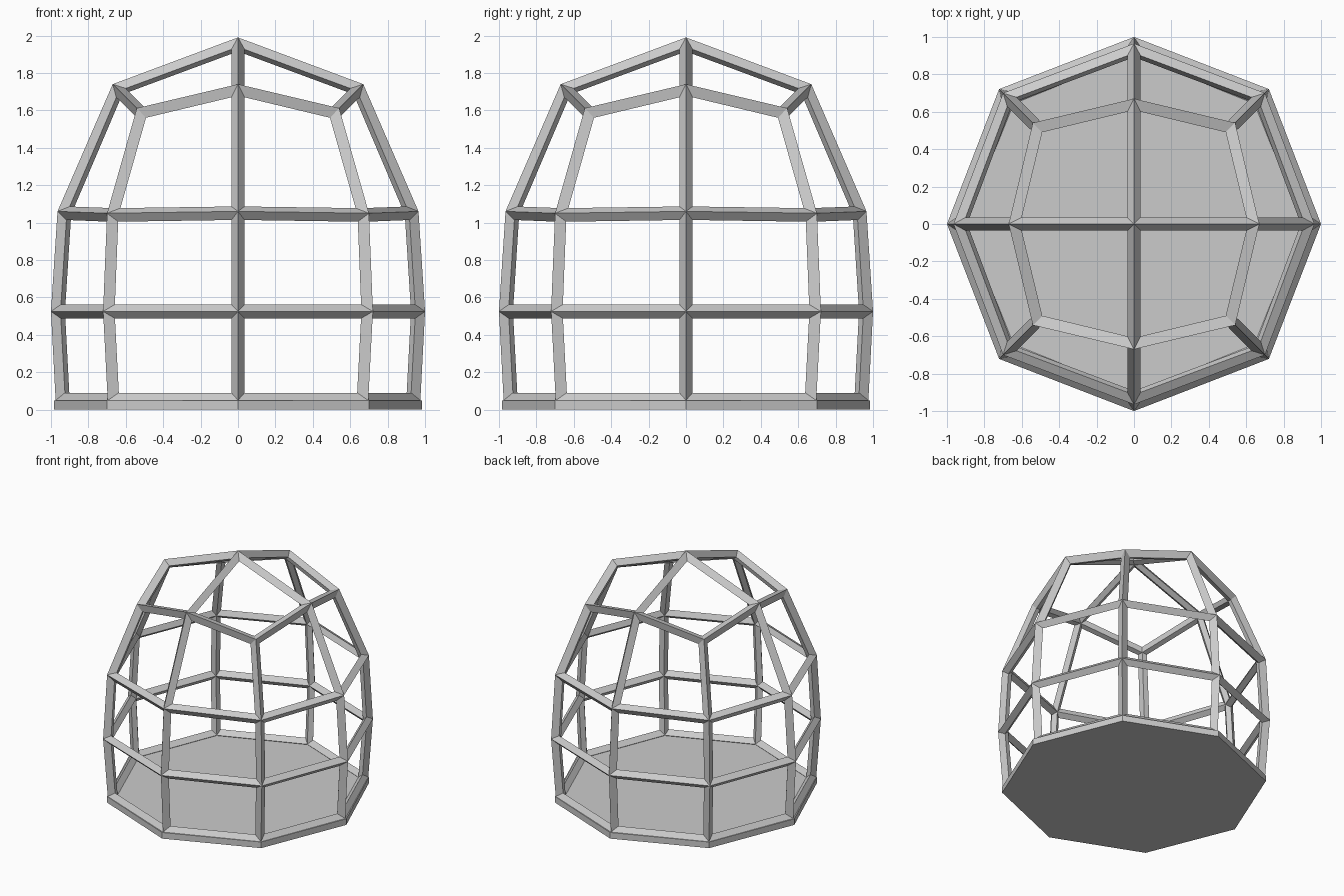
import bpy, bmesh
from math import cos, sin, pi

if "Cube" in bpy.data.objects:
    bpy.data.objects.remove(bpy.data.objects["Cube"])

def octagon(bm, axis_r, axis_z, diag_r, diag_z):
    """Ring of eight points, alternating axis and diagonal corners."""
    ring = []
    for i in range(8):
        r, z = (axis_r, axis_z) if i % 2 == 0 else (diag_r, diag_z)
        a = i * pi / 4
        ring.append(bm.verts.new((r * cos(a), r * sin(a), z)))
    return ring

def finish(bm, name):
    me = bpy.data.meshes.new(name)
    bm.to_mesh(me)
    bm.free()
    ob = bpy.data.objects.new(name, me)
    bpy.context.collection.objects.link(ob)
    return ob

def bridge(bm, a, b):
    for i in range(8):
        j = (i + 1) % 8
        bm.faces.new((a[i], a[j], b[j], b[i]))

# Dome cage: stacked octagon rings closed by four quads round the pole
bm = bmesh.new()
levels = [(0.975, 0.05, 0.985, 0.05), (1.0, 0.525, 1.02, 0.525),
          (0.965, 1.06, 0.99, 1.05), (0.67, 1.74, 0.765, 1.612)]
rings = [octagon(bm, *lv) for lv in levels]
for low, high in zip(rings, rings[1:]):
    bridge(bm, low, high)
pole = bm.verts.new((0, 0, 1.99))
top = rings[-1]
for i in range(0, 8, 2):
    bm.faces.new((pole, top[i], top[i + 1], top[(i + 2) % 8]))
cage = finish(bm, "dome_cage")

# Diamond-section bars along every edge, set inward
wire = cage.modifiers.new("bars", 'WIREFRAME')
wire.thickness = 0.075
wire.offset = -1
wire.use_even_offset = True
wire.use_boundary = True
wire.use_replace = True

# Floor slab
bm = bmesh.new()
lo = octagon(bm, 0.985, 0, 0.99, 0)
hi = octagon(bm, 0.985, 0.05, 0.99, 0.05)
bridge(bm, lo, hi)
bm.faces.new(hi)
bm.faces.new(lo[::-1])
finish(bm, "floor_slab")
